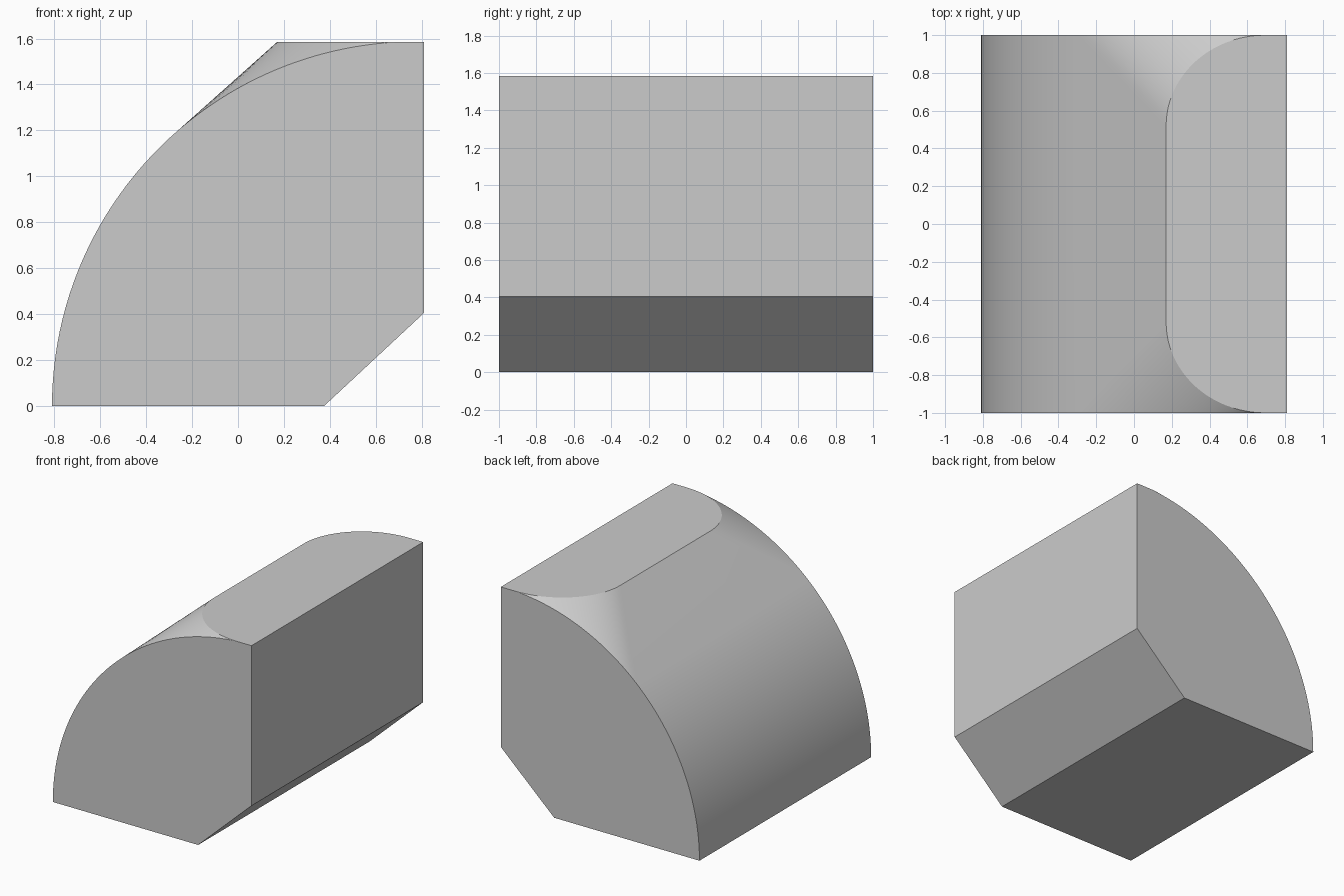
import bpy, bmesh
from math import sin, cos, radians

cube = bpy.data.objects.get("Cube")
if cube:
    bpy.data.objects.remove(cube)

# Main dimensions
HALF, TOP, R = 0.81, 1.585, 1.587
CX = -HALF + R                      # centre of the curved back, on the floor
A_FLAT, A_END = radians(42.6), radians(2.9)
RIDGE_X, RIDGE_Y = 0.17, 0.52       # straight part of the top rim
N = 24

grey = bpy.data.materials.new("Plain grey")
grey.use_nodes = True
grey.diffuse_color = (0.6, 0.6, 0.6, 1)
grey.node_tree.nodes["Principled BSDF"].inputs["Base Color"].default_value = (0.6, 0.6, 0.6, 1)

bm = bmesh.new()


def face(points, smooth=False):
    f = bm.faces.new([bm.verts.new(p) for p in points])
    f.smooth = smooth


def arc(a):
    return CX - R * sin(a), R * cos(a)


def at(p, y):
    return (p[0], y, p[1])


lower = [arc(radians(90) + (A_FLAT - radians(90)) * i / N) for i in range(N + 1)]
upper = [arc(A_FLAT + (A_END - A_FLAT) * i / N) for i in range(N + 1)]
upper[-1] = (upper[-1][0], TOP)
base = [(HALF, TOP), (HALF, 0.405), (0.375, 0), (-HALF, 0)]

# Rounded corner of the top rim, a quarter ellipse
end_x = upper[-1][0]
rim = []
for i in range(N + 1):
    t = radians(90) * i / N
    rim.append((end_x - (end_x - RIDGE_X) * cos(t), RIDGE_Y + (1 - RIDGE_Y) * sin(t)))

# Curved back and its flat sloping continuation
for p, q in zip(lower, lower[1:]):
    face([at(p, -1), at(p, 1), at(q, 1), at(q, -1)], True)
tangent = lower[-1]
face([at(tangent, -1), at(tangent, 1),
      (RIDGE_X, RIDGE_Y, TOP), (RIDGE_X, -RIDGE_Y, TOP)], True)

# Blended corners and end walls, mirrored front to back
for s in (-1, 1):
    for i in range(N):
        quad = [at(upper[i], s), at(upper[i + 1], s),
                (rim[i + 1][0], s * rim[i + 1][1], TOP), (rim[i][0], s * rim[i][1], TOP)]
        face(quad if i < N - 1 else quad[:2] + quad[3:], True)
    face([at(p, s) for p in lower + upper[1:] + base[:3]])

# Flat top, side wall, chamfer and underside
face([(x, -y, TOP) for x, y in reversed(rim)] + [(x, y, TOP) for x, y in rim]
     + [(HALF, 1, TOP), (HALF, -1, TOP)])
for p, q in zip(base, base[1:]):
    face([at(p, -1), at(p, 1), at(q, 1), at(q, -1)])

bmesh.ops.remove_doubles(bm, verts=bm.verts, dist=0.0005)
bmesh.ops.recalc_face_normals(bm, faces=bm.faces)
mesh = bpy.data.meshes.new("rounded_block")
bm.to_mesh(mesh)
bm.free()
mesh.materials.append(grey)
block = bpy.data.objects.new("rounded_block", mesh)
bpy.context.collection.objects.link(block)
